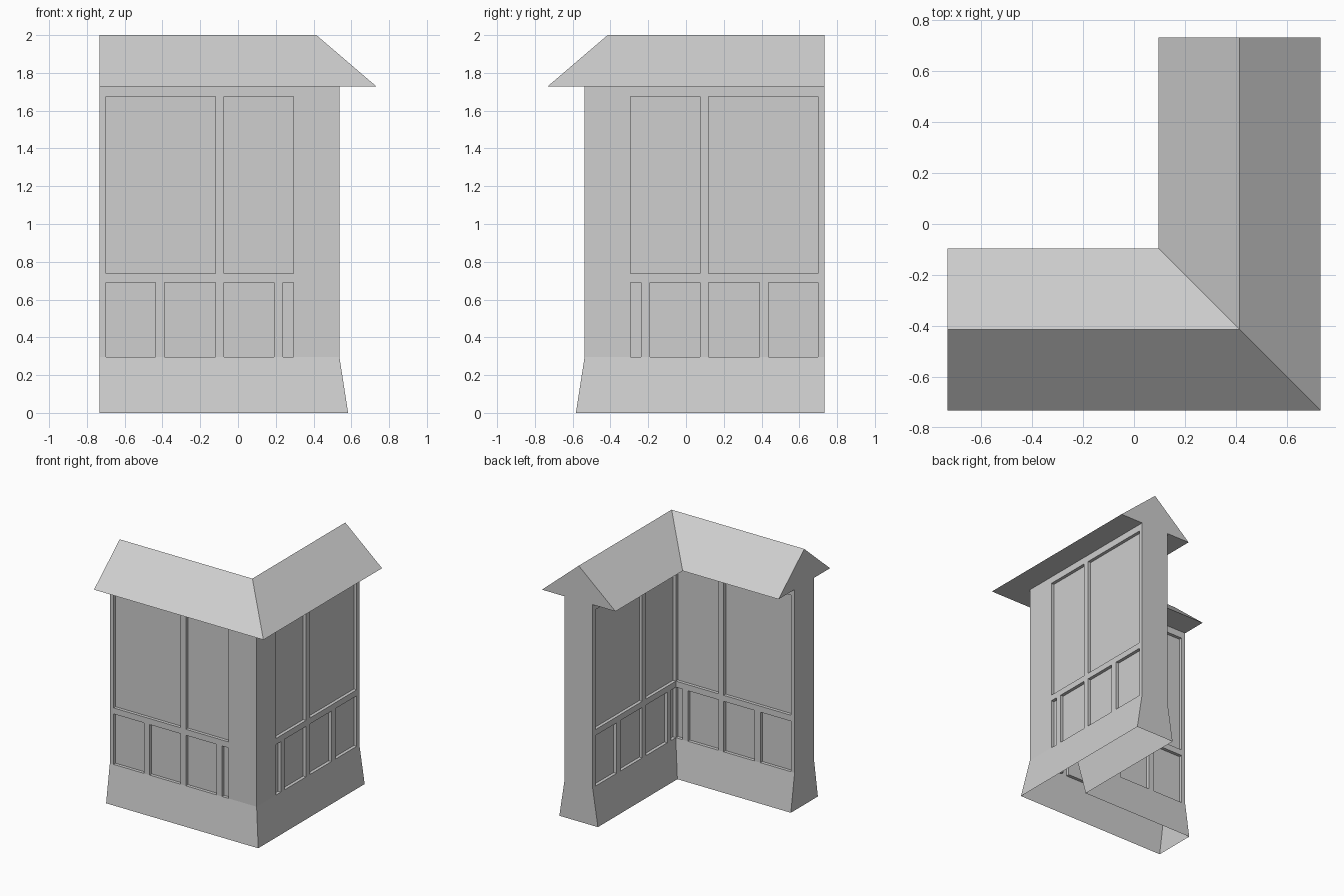
import bpy
import bmesh

cube = bpy.data.objects.get("Cube")
if cube:
    bpy.data.objects.remove(cube, do_unlink=True)

END = -0.733                      # open end of each wing
OUTER, INNER, RIDGE = 0.537, 0.295, 0.415
PLINTH_TOP, EAVE, TOP = 0.295, 1.728, 2.0
RECESS = 0.025

grey = bpy.data.materials.new("plain_grey")
grey.use_nodes = True
grey.diffuse_color = (0.62, 0.62, 0.62, 1)
grey.node_tree.nodes["Principled BSDF"].inputs["Base Color"].default_value = (0.62, 0.62, 0.62, 1)


def make_part(name, quads):
    """Build one wing from quads, then add its twin across the mitred corner."""
    bm = bmesh.new()
    for pts in quads:
        for twin in (False, True):
            place = [(-y, -x, z) if twin else (x, y, z) for x, y, z in pts]
            bm.faces.new([bm.verts.new(p) for p in place])
    bmesh.ops.remove_doubles(bm, verts=bm.verts, dist=0.0005)
    bmesh.ops.recalc_face_normals(bm, faces=bm.faces)
    mesh = bpy.data.meshes.new(name)
    bm.to_mesh(mesh)
    bm.free()
    mesh.materials.append(grey)
    obj = bpy.data.objects.new(name, mesh)
    bpy.context.collection.objects.link(obj)


# Panel openings: (x start, x end, z start, z end)
LOW, HIGH = (PLINTH_TOP, 0.69), (0.737, 1.675)
panels = [(a, b, *HIGH) for a, b in ((-0.70, -0.12), (-0.075, INNER))]
panels += [(a, b, *LOW) for a, b in
           ((-0.70, -0.437), (-0.388, -0.12), (-0.075, 0.19), (0.238, INNER))]
zs = sorted({z for p in panels for z in p[2:]} | {PLINTH_TOP, EAVE})


def panelled_side(face, inward):
    """Flat wall side at y = -face with panels pushed in along y."""
    xs = sorted({x for p in panels for x in p[:2]} | {END, face})
    nx, nz = len(xs) - 1, len(zs) - 1

    def depth(i, j):
        if not (0 <= i < nx and 0 <= j < nz):
            return 0
        x, z = (xs[i] + xs[i + 1]) / 2, (zs[j] + zs[j + 1]) / 2
        return RECESS * any(a < x < b and c < z < d for a, b, c, d in panels)

    y0 = -face
    quads = []
    for i in range(nx):
        for j in range(nz):
            y = y0 + inward * depth(i, j)
            x1, x2, z1, z2 = xs[i], xs[i + 1], zs[j], zs[j + 1]
            quads.append([(x1, y, z1), (x2, y, z1), (x2, y, z2), (x1, y, z2)])
    # Reveals wherever the depth changes between neighbouring cells
    yb = y0 + inward * RECESS
    for i in range(nx + 1):
        for j in range(nz + 1):
            x, z = xs[i], zs[j]
            if j < nz and depth(i, j) != depth(i - 1, j):
                quads.append([(x, y0, z), (x, yb, z), (x, yb, zs[j + 1]), (x, y0, zs[j + 1])])
            if i < nx and depth(i, j) != depth(i, j - 1):
                quads.append([(x, y0, z), (xs[i + 1], y0, z), (xs[i + 1], yb, z), (x, yb, z)])
    return quads


# Walls: outer and inner panelled sides plus the end cap
walls = panelled_side(OUTER, 1) + panelled_side(INNER, -1)
walls += [[(END, -OUTER, a), (END, -INNER, a), (END, -INNER, b), (END, -OUTER, b)]
          for a, b in zip(zs, zs[1:])]
make_part("panelled_walls", walls)


def mitred_strip(r1, z1, r2, z2):
    """Strip from the wing end to the corner mitre between two profile points."""
    return [(END, -r1, z1), (r1, -r1, z1), (r2, -r2, z2), (END, -r2, z2)]


# Flared plinth, open underneath
FOOT_OUT, FOOT_IN = 0.583, 0.249
make_part("flared_plinth", [
    mitred_strip(FOOT_OUT, 0, OUTER, PLINTH_TOP),
    mitred_strip(FOOT_IN, 0, INNER, PLINTH_TOP),
    [(END, -FOOT_OUT, 0), (END, -FOOT_IN, 0), (END, -INNER, PLINTH_TOP), (END, -OUTER, PLINTH_TOP)],
])

# Gabled roof with flat underside
EAVE_OUT, EAVE_IN = 0.733, 0.097
make_part("gabled_roof", [
    mitred_strip(EAVE_OUT, EAVE, RIDGE, TOP),
    mitred_strip(RIDGE, TOP, EAVE_IN, EAVE),
    mitred_strip(EAVE_IN, EAVE, EAVE_OUT, EAVE),
    [(END, -EAVE_OUT, EAVE), (END, -RIDGE, TOP), (END, -EAVE_IN, EAVE)],
])
